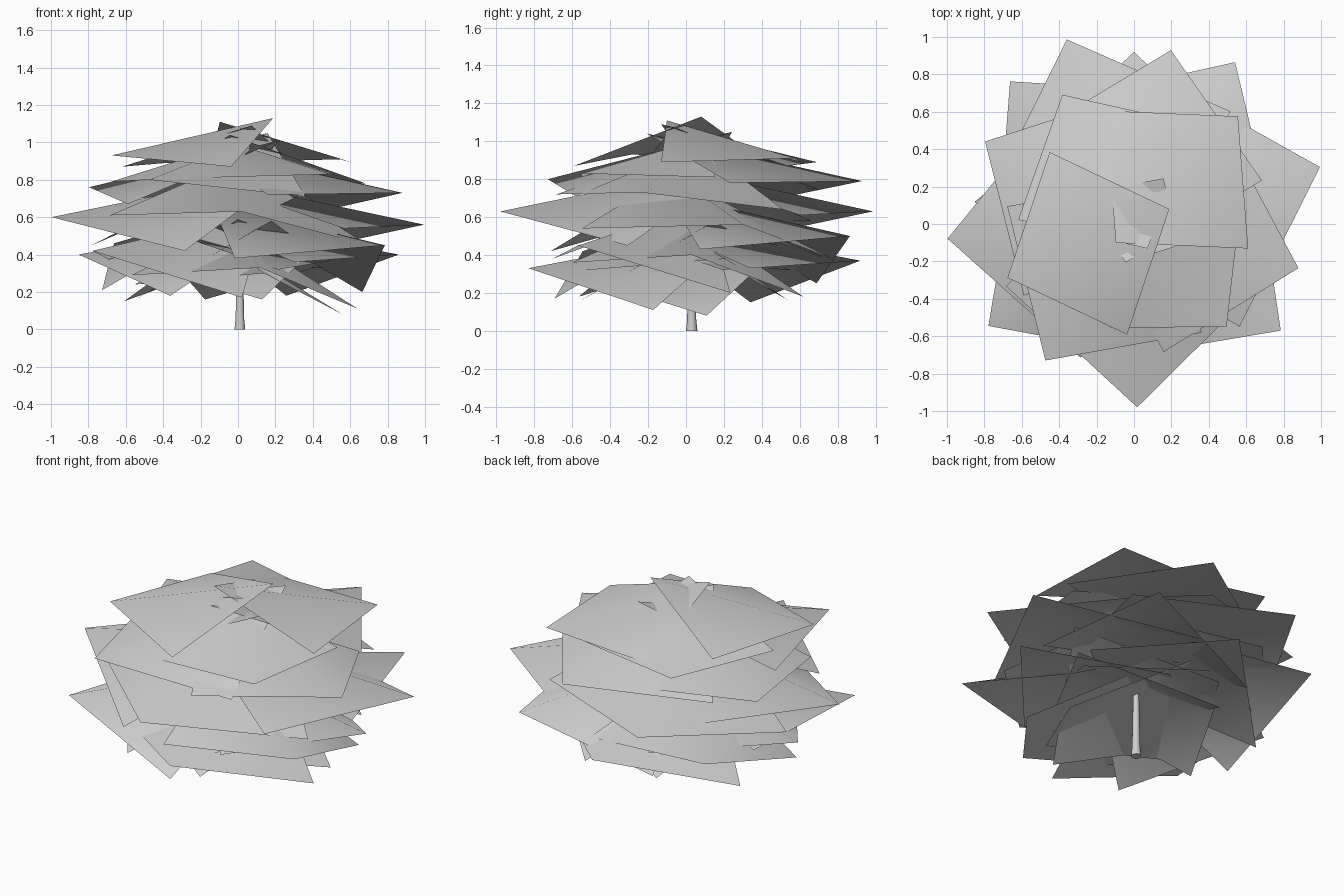
import bpy, bmesh
from math import radians, cos, sin
from mathutils import Vector

cube = bpy.data.objects.get("Cube")
if cube:
    bpy.data.objects.remove(cube)


def material(name, colour):
    mat = bpy.data.materials.new(name)
    mat.use_nodes = True
    mat.diffuse_color = colour
    mat.node_tree.nodes["Principled BSDF"].inputs["Base Color"].default_value = colour
    return mat


GREY = material("plain grey", (0.62, 0.62, 0.62, 1))


def finish(bm, name):
    mesh = bpy.data.meshes.new(name)
    bm.to_mesh(mesh)
    bm.free()
    mesh.materials.append(GREY)
    obj = bpy.data.objects.new(name, mesh)
    bpy.context.scene.collection.objects.link(obj)
    bpy.ops.object.select_all(action="DESELECT")
    bpy.context.view_layer.objects.active = obj
    obj.select_set(True)
    bpy.ops.object.shade_smooth_by_angle(angle=radians(80))


def card(bm, shape, azimuth, radius, height):
    """Square leaf card, one corner outward, folded along its ridge and rolled to one side."""
    half, width, rise, droop, roll = shape
    a = radians(azimuth)
    out, side = Vector((cos(a), sin(a), 0)), Vector((-sin(a), cos(a), 0))
    up = Vector((0, 0, 1))
    tip = out * radius + up * height
    inner = tip - out * half * 2 + up * rise
    eave = tip - out * half - up * droop
    across = side * width - up * roll
    tip, left, inner, right = [bm.verts.new(c) for c in (tip, eave + across, inner, eave - across)]
    bm.faces.new((tip, left, inner))
    bm.faces.new((tip, inner, right))


# Foliage tiers: name, (half length, half width, ridge rise, droop, roll),
# cards (azimuth, radius, height)
TIERS = [
    ("lowest_leaves", (0.6, 0.57, 0.2, 0.14, 0.08),
     [(283, 0.62, 0.30), (20, 0.62, 0.38), (108, 0.62, 0.38), (195, 0.62, 0.38)]),
    ("low_leaves", (0.58, 0.61, 0.22, 0.13, 0.09),
     [(278, 0.84, 0.33), (2, 0.86, 0.40), (90, 0.92, 0.37), (172, 0.86, 0.40)]),
    ("lower_middle_leaves", (0.57, 0.58, 0.22, 0.16, 0.09),
     [(58, 1.02, 0.50), (131, 1.01, 0.46), (215, 0.95, 0.42), (324, 0.97, 0.45)]),
    ("middle_leaves", (0.66, 0.69, 0.27, 0.10, 0.08),
     [(271, 0.98, 0.63), (184.5, 1.0, 0.60), (17, 1.04, 0.56), (110, 1.05, 0.63)]),
    ("upper_leaves", (0.58, 0.62, 0.25, 0.05, 0.04),
     [(78, 0.95, 0.79), (151, 0.91, 0.76), (237, 0.87, 0.80), (345, 0.91, 0.73)]),
    ("crown_leaves", (0.47, 0.53, 0.2, 0.02, 0.0),
     [(46, 0.80, 0.91), (119, 0.79, 0.89), (312, 0.74, 0.83)]),
    ("top_leaf", (0.47, 0.53, 0.20, 0.04, 0.02), [(203, 0.735, 0.93)]),
]
for name, shape, cards in TIERS:
    bm = bmesh.new()
    for placement in cards:
        card(bm, shape, *placement)
    finish(bm, name)

# Tapered trunk with a flared foot
bm = bmesh.new()
rings = []
for z, r in ((0, 0.03), (0.06, 0.024), (0.2, 0.021), (0.5, 0.016), (0.9, 0.008)):
    ring = bmesh.ops.create_circle(bm, cap_ends=False, segments=10, radius=r)["verts"]
    bmesh.ops.translate(bm, verts=ring, vec=(0.01, 0.03, z))
    rings.append(ring)
for low, high in zip(rings, rings[1:]):
    for i in range(len(low)):
        j = (i + 1) % len(low)
        bm.faces.new((low[i], low[j], high[j], high[i]))
bm.faces.new(rings[-1])
bm.faces.new(rings[0][::-1])
bmesh.ops.recalc_face_normals(bm, faces=bm.faces)
finish(bm, "trunk")
